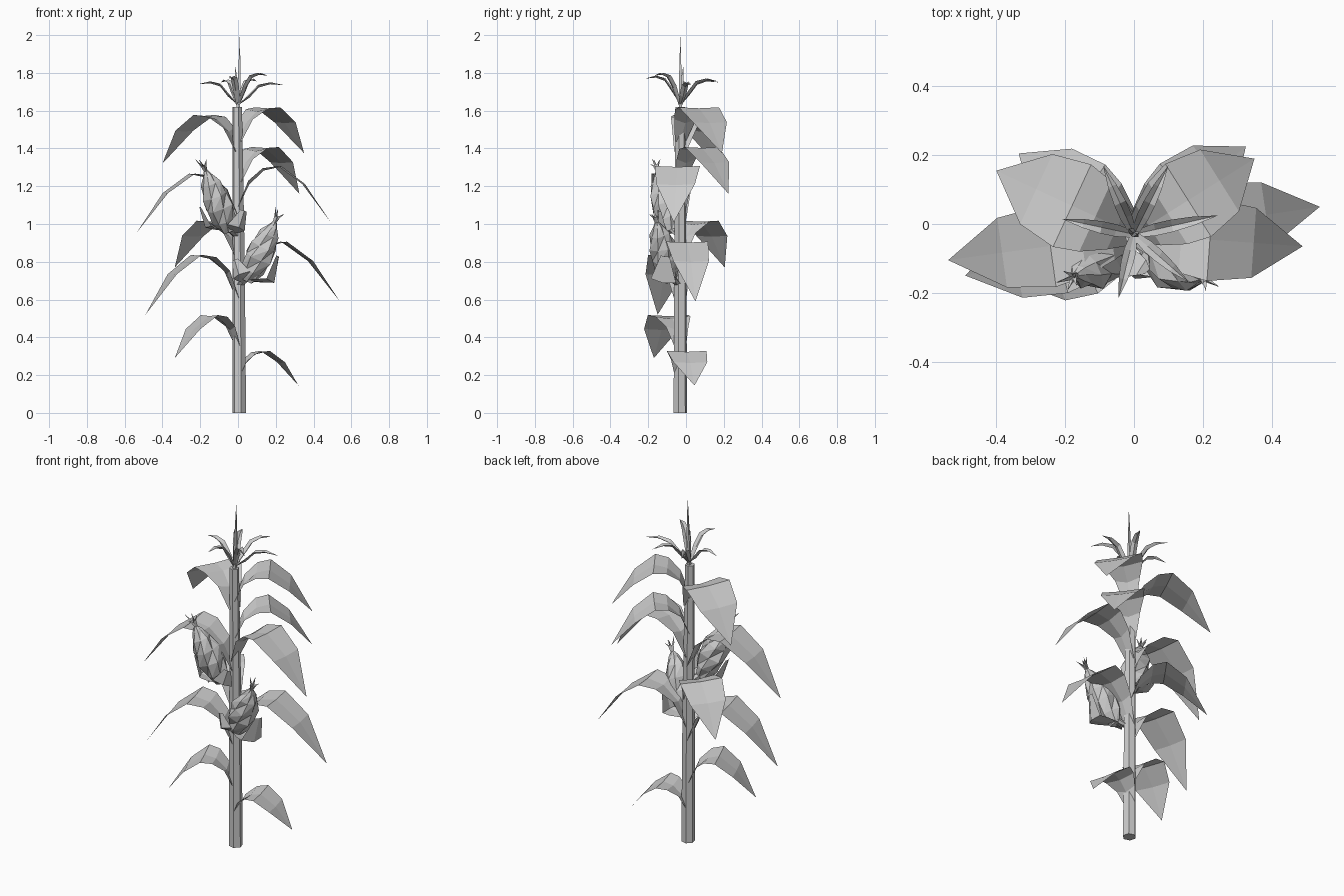
import bpy, math
from mathutils import Vector

cube = bpy.data.objects.get("Cube")
if cube:
    bpy.data.objects.remove(cube, do_unlink=True)

grey = bpy.data.materials.new("plain grey")
grey.use_nodes = True
GREY = (0.6, 0.6, 0.6, 1)
grey.diffuse_color = GREY
grey.node_tree.nodes["Principled BSDF"].inputs["Base Color"].default_value = GREY
UP = Vector((0, 0, 1))


def make(name, verts, faces):
    mesh = bpy.data.meshes.new(name)
    mesh.from_pydata(verts, [], faces)
    mesh.validate()
    mesh.materials.append(grey)
    obj = bpy.data.objects.new(name, mesh)
    bpy.context.collection.objects.link(obj)


def tube(name, path, radii, sides, axis=UP, twist=0.0, flute=0.0):
    """Rings around a path, closed at both ends; flute pushes alternate corners in."""
    side = axis.orthogonal().normalized()
    other = axis.cross(side).normalized()
    verts, faces = [], []
    for i, (p, r) in enumerate(zip(path, radii)):
        for k in range(sides):
            a = math.tau * k / sides + twist * i
            q = r * (1 - flute * ((k + i) % 2))
            verts.append(p + (side * math.cos(a) + other * math.sin(a)) * q)
    for i in range(len(path) - 1):
        for k in range(sides):
            a, b = i * sides + k, i * sides + (k + 1) % sides
            c, d = b + sides, a + sides
            faces += [(a, b, c), (a, c, d)] if flute else [(a, b, c, d)]
    faces.append(tuple(reversed(range(sides))))
    faces.append(tuple(range(len(verts) - sides, len(verts))))
    make(name, verts, faces)


def blade(name, centres, widths, across, folds, sag=-UP):
    """Ribbon whose midline is pushed along sag by each fold."""
    verts, faces = [], []
    for c, w, f in zip(centres, widths, folds):
        verts += [c - across * w, c + sag * f, c + across * w]
    for i in range(len(centres) - 1):
        for k in range(2):
            a = i * 3 + k
            faces.append((a, a + 1, a + 4, a + 3))
    make(name, verts, faces)


# Stalk: slightly leaning six-sided pole
tube("stalk", [Vector((0.007, -0.03, 0)), Vector((0.004, -0.03, 0.8)), Vector((-0.004, -0.03, 1.62))],
     (0.037, 0.033, 0.026), 6)

# Arching leaves: tip x, tip y, tip height, peak height, half width
LEAVES = [
    (0.32, 0.045, 0.145, 0.33, 0.108), (-0.335, -0.17, 0.29, 0.52, 0.118),
    (-0.49, -0.15, 0.52, 0.84, 0.12), (0.54, 0.05, 0.59, 0.91, 0.112),
    (-0.335, 0.205, 0.77, 1.02, 0.118), (-0.54, -0.105, 0.95, 1.27, 0.12),
    (0.49, -0.065, 1.01, 1.31, 0.12), (0.325, 0.225, 1.16, 1.41, 0.115),
    (0.35, 0.19, 1.375, 1.62, 0.125), (-0.4, 0.155, 1.32, 1.58, 0.132)]
# Along the leaf: distance, drop below peak, width, fold
ARCH = [(0.0, 0.75, 0.27, 0.0), (0.12, 0.27, 0.55, 0.02), (0.28, 0.05, 0.85, 0.012),
        (0.45, 0.01, 1.0, 0.005), (0.71, 0.33, 0.85, 0.005), (1.0, 1.0, 0.0, 0.0)]
for n, (x, y, low, high, w) in enumerate(LEAVES):
    root, reach = Vector((0, -0.03, 0)), Vector((x, y + 0.03, 0))
    across = UP.cross(reach).normalized()
    pts = [root + reach * t + UP * (high - (high - low) * d) for t, d, _, _ in ARCH]
    blade(f"leaf_{n + 1}", pts, [w * s[2] for s in ARCH], across, [s[3] for s in ARCH])

# Tassel: ring of narrow drooping blades around upright spikes
TASSEL = [(-0.21, 0.015, 1.74), (-0.09, 0.17, 1.75), (0.1, 0.17, 1.755),
          (0.245, 0.025, 1.735), (0.16, -0.17, 1.785), (-0.045, -0.215, 1.77)]
for n, (x, y, z) in enumerate(TASSEL):
    root, reach = Vector((0, -0.03, 0)), Vector((x, y + 0.03, 0))
    across = UP.cross(reach).normalized()
    pts = [root + reach * t + UP * h for t, h in
           ((0, 1.63), (0.25, z - 0.05), (0.45, z + 0.002), (0.7, z + 0.015), (1, z))]
    blade(f"tassel_blade_{n + 1}", pts, (0.01, 0.018, 0.018, 0.013, 0), across,
          (0, 0.016, 0.014, 0.01, 0))
tip = Vector((0.01, -0.03, 1.99))
tube("tassel_spike", [Vector((0, -0.03, 1.6)), Vector((0.006, -0.03, 1.74)), tip], (0.012, 0.011, 0.001), 4)
tube("tassel_side_spike", [Vector((0, -0.03, 1.62)), Vector((-0.008, -0.02, 1.76)),
                           Vector((-0.015, -0.015, 1.83))], (0.008, 0.01, 0.001), 4)


# Ears: faceted spindle, silk tuft, open husks and a short stem
def ear(label, base, top, husks):
    base, top = Vector(base), Vector(top)
    axis = (top - base).normalized()
    side = axis.orthogonal().normalized()
    other = axis.cross(side)
    steps = ((0, 0.035), (0.18, 0.065), (0.4, 0.082), (0.6, 0.076), (0.8, 0.055), (0.93, 0.028), (1, 0.012))
    tube(f"{label}_ear", [base.lerp(top, t) for t, _ in steps], [r for _, r in steps], 8,
         axis, 0.15, 0.15)
    for k in range(5):
        a = math.tau * k / 5
        out = side * math.cos(a) + other * math.sin(a)
        pts = [top - axis * 0.02, top + axis * 0.03 + out * 0.01,
               top + axis * (0.05 + 0.014 * (k % 3)) + out * 0.03]
        tube(f"{label}_silk_{k + 1}", pts, (0.008, 0.007, 0.001), 3, axis)
    for k, (mid, end, w) in enumerate(husks):
        mid, end = Vector(mid), Vector(end)
        across = (end - base).cross(mid - base).normalized()
        out = (mid - base) - axis * (mid - base).dot(axis)
        pts = [base, base.lerp(mid, 0.6), mid, end]
        blade(f"{label}_husk_{k + 1}", pts, (0.03, w * 0.9, w, w * 0.35), across,
              (0, 0.02, 0.025, 0.005), out.normalized())
    tube(f"{label}_ear_stem", [Vector((0, -0.03, base.z - 0.03)), base + axis * 0.03],
         (0.022, 0.03), 6)


ear("upper", (-0.05, -0.075, 0.96), (-0.17, -0.15, 1.28),
    [((-0.15, -0.09, 0.99), (-0.2, -0.1, 1.09), 0.065),
     ((-0.01, -0.13, 0.98), (0.03, -0.14, 1.07), 0.055)])
ear("lower", (0.05, -0.085, 0.70), (0.195, -0.155, 1.01),
    [((0.17, -0.12, 0.70), (0.21, -0.11, 0.83), 0.07),
     ((0.02, -0.14, 0.73), (-0.015, -0.14, 0.81), 0.05)])
